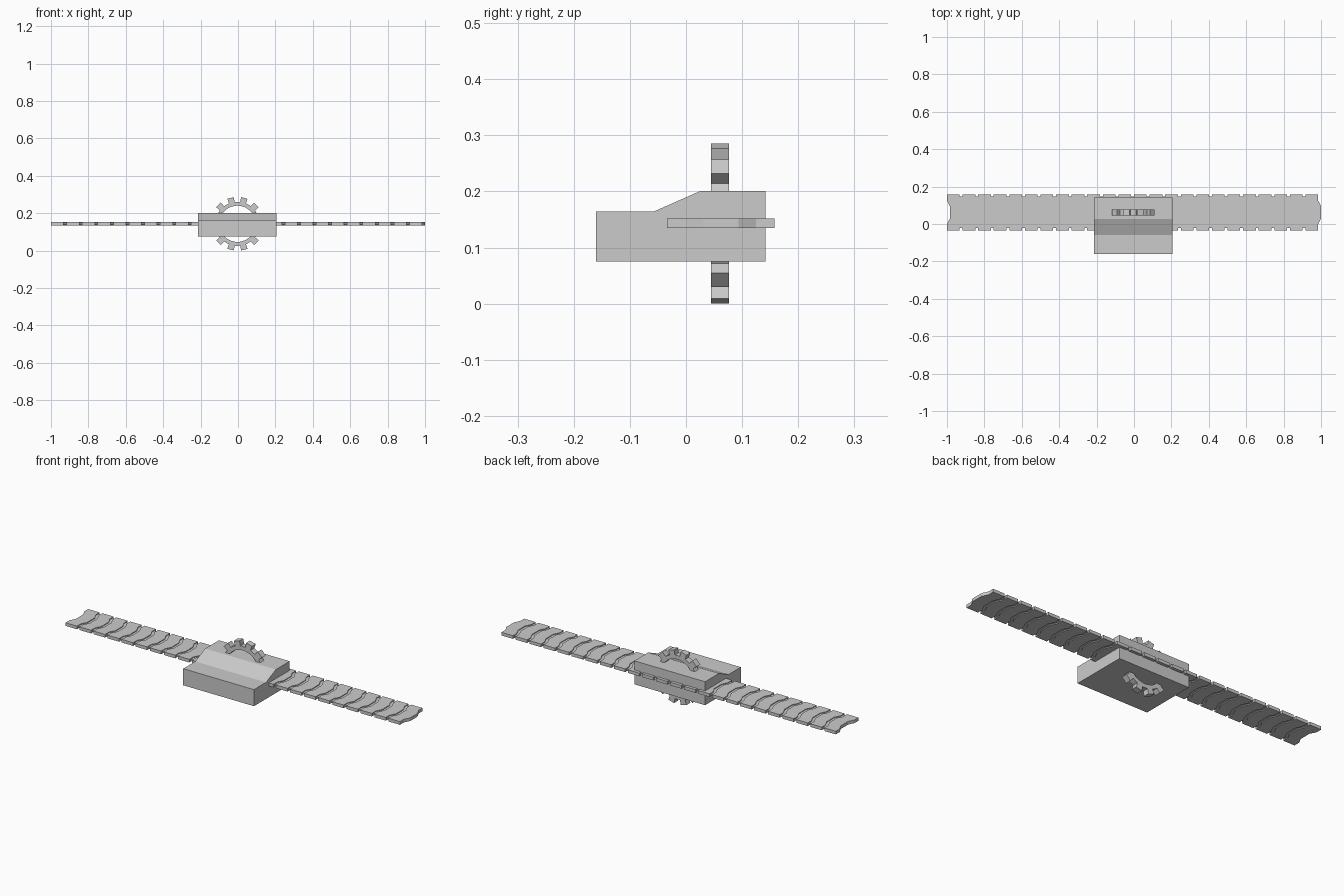
import bpy, bmesh, math

if "Cube" in bpy.data.objects:
    bpy.data.objects.remove(bpy.data.objects["Cube"])

grey = bpy.data.materials.new("light grey")
grey.diffuse_color = (0.6, 0.6, 0.6, 1)
grey.use_nodes = True
grey.node_tree.nodes["Principled BSDF"].inputs["Base Color"].default_value = grey.diffuse_color


def finish(bm, name):
    bmesh.ops.recalc_face_normals(bm, faces=bm.faces)
    me = bpy.data.meshes.new(name)
    bm.to_mesh(me)
    bm.free()
    me.materials.append(grey)
    ob = bpy.data.objects.new(name, me)
    bpy.context.collection.objects.link(ob)
    return ob


def extrude(bm, faces, vec):
    ext = bmesh.ops.extrude_face_region(bm, geom=faces)
    vs = [v for v in ext["geom"] if isinstance(v, bmesh.types.BMVert)]
    bmesh.ops.translate(bm, vec=vec, verts=vs)


# housing: side profile (y, z) swept along x
PROFILE = [(-0.16, 0.075), (0.142, 0.075), (0.142, 0.201),
           (0.026, 0.201), (-0.058, 0.164), (-0.16, 0.164)]
bm = bmesh.new()
face = bm.faces.new([bm.verts.new((-0.213, y, z)) for y, z in PROFILE])
extrude(bm, [face], (0.42, 0, 0))
finish(bm, "housing")

# gear ring with twelve square teeth
TEETH, R_IN, R_ROOT, R_TIP, HALF = 12, 0.097, 0.118, 0.144, 0.016
CX, CZ = -0.003, 0.143
bm = bmesh.new()


def polar(r, a):
    return bm.verts.new((CX + r * math.sin(a), 0.045, CZ + r * math.cos(a)))


step = math.tau / TEETH
a_root = math.asin(HALF / R_ROOT)
a_tip = math.asin(HALF * 1.1 / R_TIP)
inner, outer, faces = [], [], []
for i in range(TEETH):
    c = (i + 0.5) * step
    for a in (c - a_root, c + a_root, c + step / 2):
        inner.append(polar(R_IN, a))
        outer.append(polar(R_ROOT, a))
    faces.append(bm.faces.new([outer[-3], polar(R_TIP, c - a_tip),
                               polar(R_TIP, c + a_tip), outer[-2]]))
n = len(inner)
for i in range(n):
    j = (i + 1) % n
    faces.append(bm.faces.new([inner[i], outer[i], outer[j], inner[j]]))
extrude(bm, faces, (0, 0.032, 0))
finish(bm, "gear")

# toothed strap: bent links joined by thin recessed webs
LINKS, PITCH, LINK_W, BULGE = 24, 2 / 24, 0.068, 0.016
BEND = [(-0.034, 0), (0.0, 0), (0.03, BULGE), (0.094, BULGE),
        (0.125, 0), (0.158, 0)]


def chevron(bm, x0, x1, inset, z0, z1):
    pts = [(min(max(y, -0.034 + inset), 0.158 - inset), b) for y, b in BEND]
    left = [bm.verts.new((x0 + b, y, z0)) for y, b in pts]
    right = [bm.verts.new((x1 + b, y, z0)) for y, b in pts]
    fs = [bm.faces.new([left[k], right[k], right[k + 1], left[k + 1]])
          for k in range(len(pts) - 1)]
    extrude(bm, fs, (0, 0, z1 - z0))


links, webs = bmesh.new(), bmesh.new()
for i in range(LINKS):
    x = -1 + i * PITCH
    chevron(links, x, x + LINK_W, 0, 0.135, 0.152)
    if i < LINKS - 1:
        chevron(webs, x + LINK_W - 0.002, x + PITCH + 0.002, 0.012, 0.139, 0.148)
finish(links, "strap_links")
finish(webs, "strap_webs")
